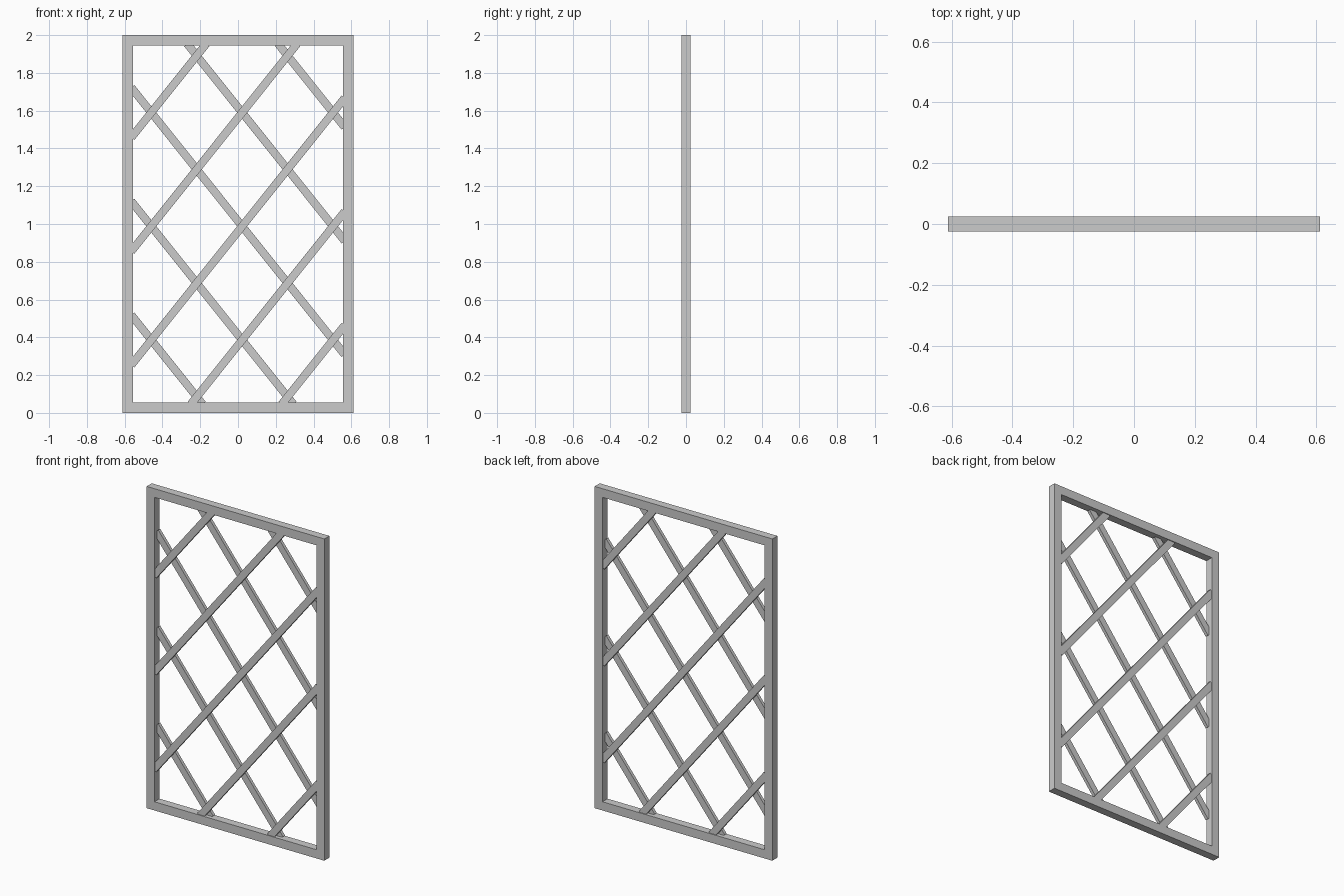
import bpy, bmesh, math
from mathutils import Matrix, Vector

if "Cube" in bpy.data.objects:
    bpy.data.objects.remove(bpy.data.objects["Cube"])

HALF_W, HEIGHT, DEPTH, BAR = 0.611, 2.0, 0.05, 0.054


def finish(bm, name):
    bmesh.ops.recalc_face_normals(bm, faces=bm.faces)
    mesh = bpy.data.meshes.new(name)
    bm.to_mesh(mesh)
    bm.free()
    obj = bpy.data.objects.new(name, mesh)
    bpy.context.collection.objects.link(obj)
    return obj


# Outer frame: a rectangular ring, extruded in depth
bm = bmesh.new()
rings = []
for inset in (0, BAR):
    x, lo, hi = HALF_W - inset, inset, HEIGHT - inset
    rings.append([bm.verts.new((px, -DEPTH / 2, pz))
                  for px, pz in ((-x, lo), (x, lo), (x, hi), (-x, hi))])
outer, inner = rings
faces = [bm.faces.new((outer[i], outer[(i + 1) % 4], inner[(i + 1) % 4], inner[i]))
         for i in range(4)]
ext = bmesh.ops.extrude_face_region(bm, geom=faces, use_keep_orig=True)
bmesh.ops.translate(bm, vec=(0, DEPTH, 0),
                    verts=[g for g in ext["geom"] if isinstance(g, bmesh.types.BMVert)])
finish(bm, "frame")

# Diagonal slats: two layers, each slat let slightly into the frame
STEP_X, STEP_Z = 0.2405, 0.301
CROSS = Vector((0.022, 0, 1.59))
SLAT_W, SLAT_D, LET_IN = 0.042, 0.02, 0.008
SLOPE = STEP_Z / STEP_X
X_LIM = HALF_W - BAR + LET_IN
Z_LO, Z_HI = BAR - LET_IN, HEIGHT - BAR + LET_IN


def slat(name, sign, n, y):
    k = sign * SLOPE
    z0 = CROSS.z - k * CROSS.x + n * 2 * STEP_Z      # height at x = 0
    xa, xb = sorted(((Z_LO - z0) / k, (Z_HI - z0) / k))
    xa, xb = max(xa, -X_LIM), min(xb, X_LIM)
    if xb - xa < 0.02:
        return
    a, b = Vector((xa, y, z0 + k * xa)), Vector((xb, y, z0 + k * xb))
    bm = bmesh.new()
    bmesh.ops.create_cube(bm, size=1, matrix=(
        Matrix.Translation((a + b) / 2)
        @ Matrix.Rotation(-math.atan(k), 4, 'Y')
        @ Matrix.Diagonal(((b - a).length, SLAT_D, SLAT_W, 1))))
    finish(bm, name)


for n in range(-5, 6):
    slat(f"front_slat_{n + 5}", 1, n, -SLAT_D / 2)
    slat(f"back_slat_{n + 5}", -1, n, SLAT_D / 2)
